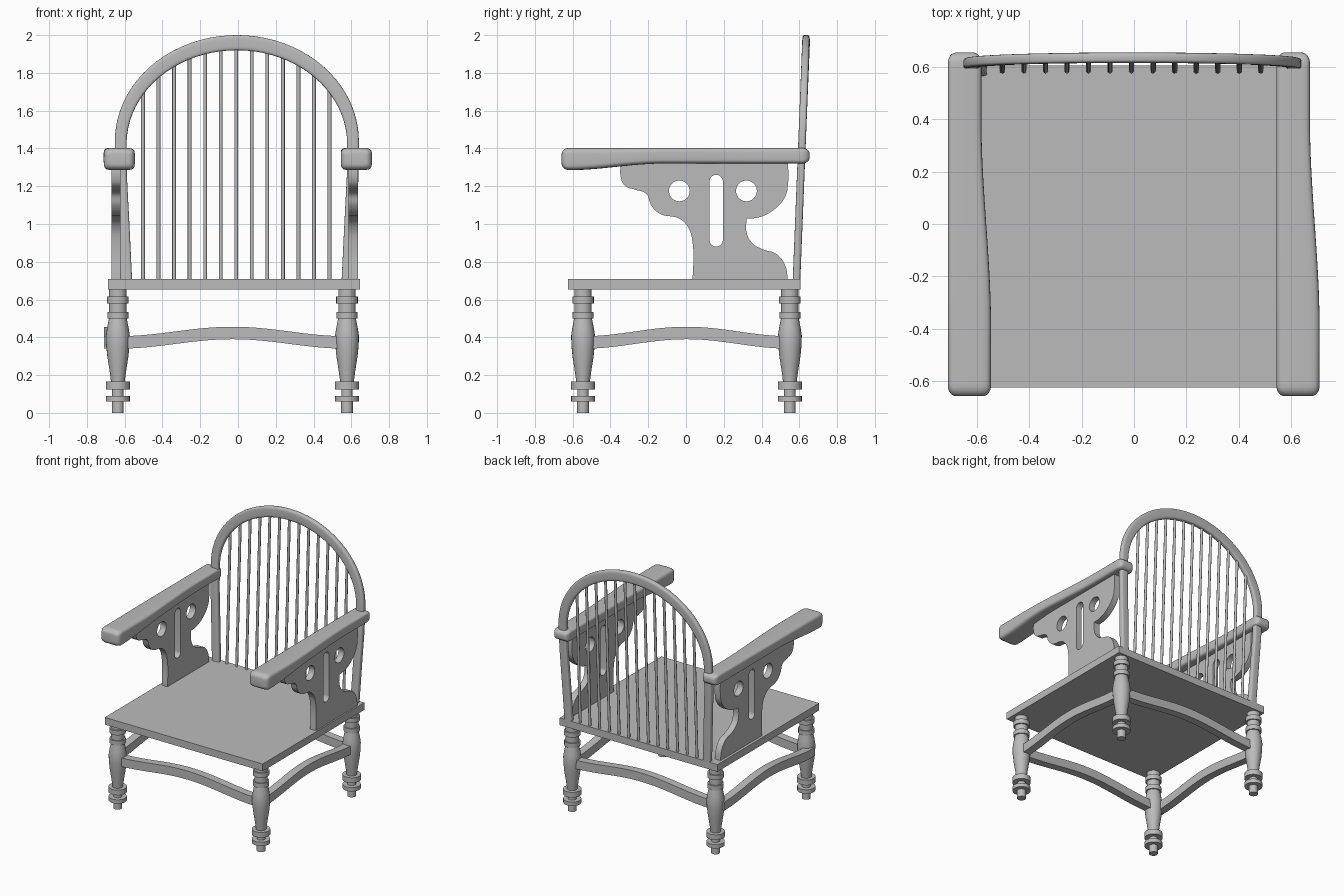
import bpy
import bmesh
import math
from mathutils import Vector

if "Cube" in bpy.data.objects:
    bpy.data.objects.remove(bpy.data.objects["Cube"])

grey = bpy.data.materials.new("plain grey")
grey.use_nodes = True
COLOUR = (0.5, 0.5, 0.5, 1)
grey.diffuse_color = COLOUR
grey.node_tree.nodes["Principled BSDF"].inputs["Base Color"].default_value = COLOUR


def finish(obj, smooth=True):
    obj.data.materials.clear()
    obj.data.materials.append(grey)
    bpy.ops.object.select_all(action="DESELECT")
    obj.select_set(True)
    bpy.context.view_layer.objects.active = obj
    if smooth:
        bpy.ops.object.shade_smooth_by_angle(angle=math.radians(35))
    return obj


def mesh_object(name, bm):
    bmesh.ops.recalc_face_normals(bm, faces=bm.faces)
    mesh = bpy.data.meshes.new(name)
    bm.to_mesh(mesh)
    bm.free()
    obj = bpy.data.objects.new(name, mesh)
    bpy.context.collection.objects.link(obj)
    return finish(obj)


def loft(name, frames, section):
    """Skin a closed section along frames of (centre, half width, half height)."""
    bm = bmesh.new()
    rings = [[bm.verts.new(Vector(c) + Vector(u) * a + Vector(v) * b)
              for a, b in section] for c, u, v in frames]
    n = len(section)
    for low, high in zip(rings, rings[1:]):
        for i in range(n):
            j = (i + 1) % n
            bm.faces.new((low[i], low[j], high[j], high[i]))
    bm.faces.new(rings[0])
    bm.faces.new(rings[-1])
    return mesh_object(name, bm)


def rounded(power, count=32):
    def bend(t):
        return math.copysign(abs(t) ** (2 / power), t)
    angles = [math.tau * i / count for i in range(count)]
    return [(bend(math.cos(a)), bend(math.sin(a))) for a in angles]


SQUARE = [(-1, -1), (1, -1), (1, 1), (-1, 1)]
ROUND = rounded(2, 24)


# Seat board
bpy.ops.mesh.primitive_cube_add(size=1, location=(-0.022, -0.01, 0.68))
seat = bpy.context.object
seat.name = "seat"
seat.scale = (1.335, 1.23, 0.055)
finish(seat, False)

# Turned legs: (radius, height)
LEG = [(.031, 0), (.031, .06), (.063, .06), (.063, .09), (.03, .09), (.03, .125),
       (.064, .125), (.064, .165), (.036, .165), (.045, .23), (.056, .3),
       (.062, .36), (.063, .41), (.057, .45), (.047, .5), (.056, .5), (.056, .535),
       (.046, .535), (.046, .58), (.057, .58), (.057, .615), (.046, .615), (.046, .66)]
LEG_X = (-0.636, 0.577)
LEG_Y = (-0.545, 0.55)
for x, side in zip(LEG_X, ("right", "left")):
    for y, end in zip(LEG_Y, ("front", "back")):
        loft(f"{end}_{side}_leg",
             [((x, y, z), (r, 0, 0), (0, r, 0)) for r, z in LEG], ROUND)


# Wavy stretchers between the legs
def stretcher(name, start, end):
    start, end = Vector(start), Vector(end)
    side = (end - start).normalized().cross(Vector((0, 0, 1))) * 0.03
    frames = []
    for i in range(33):
        t = i / 32
        centre = start.lerp(end, t)
        centre.z = 0.398 - 0.025 * math.cos(math.tau * t)
        frames.append((centre, side, (0, 0, 0.033)))
    loft(name, frames, SQUARE)


for y, end in zip(LEG_Y, ("front", "back")):
    stretcher(end + "_stretcher", (LEG_X[0], y, 0), (LEG_X[1], y, 0))
for x, side in ((-0.68, "right"), (0.575, "left")):
    stretcher(side + "_stretcher", (x, LEG_Y[0], 0), (x, LEG_Y[1], 0))


# Leaning back: bent hoop and thin spindles
def back_y(z):
    return 0.585 + 0.04 * (z - 0.7)


path = [(-0.585, 0.69), (-0.6, 1.0), (-0.613, 1.25)]
arc = [(-0.615 * math.cos(math.pi * i / 40), 1.43 + 0.53 * math.sin(math.pi * i / 40))
       for i in range(41)]
path = [Vector(p) for p in path + arc + [(-x, z) for x, z in reversed(path)]]
hoop = []
for i, p in enumerate(path):
    tangent = (path[min(i + 1, len(path) - 1)] - path[max(i - 1, 0)]).normalized()
    half = 0.031 + 0.009 * max(0, (p.y - 1.43) / 0.53)
    hoop.append(((p.x - 0.006, back_y(p.y), p.y),
                 (-tangent.y * half, 0, tangent.x * half), (0, 0.02, 0)))
loft("back_hoop", hoop, rounded(4))

for i in range(13):
    x = -0.503 + 0.0823 * i
    top = 1.44 + 0.51 * math.sqrt(1 - (x / 0.6) ** 2)
    loft(f"back_spindle_{i + 1}",
         [((x, back_y(z), z), (0.01, 0, 0), (0, 0.01, 0)) for z in (0.69, top)],
         rounded(2, 12))


# Armrests: both share one shape, wider and thicker toward the front
def ease(t):
    t = min(1, max(0, t))
    return t * t * (3 - 2 * t)


def armrest(name, outer):
    frames = []
    for i in range(49):
        t = (1 - math.cos(math.pi * i / 48)) / 2
        y = -0.658 + 1.313 * t
        width = 0.165 - 0.037 * ease((y + 0.4) / 0.8)
        bottom = 1.285 + 0.035 * ease((y + 0.62) / 0.5)
        edge = max(0, 1 - min(y + 0.658, 0.655 - y) / 0.04)
        inset = 0.032 * (1 - math.sqrt(max(0, 1 - edge ** 2)))
        frames.append(((outer + width / 2, y, (1.403 + bottom) / 2),
                       (width / 2 - inset, 0, 0),
                       (0, 0, (1.403 - bottom) / 2 - inset)))
    loft(name, frames, rounded(5, 40))


# Pierced side panels: (depth, height), corners listed apart
OUTLINE = [(-.345, 1.33), (-.345, 1.245), (-.32, 1.2), (-.27, 1.182), (-.21, 1.16),
           (-.185, 1.1), (-.14, 1.055), (-.035, 1.028), (.01, .985), (.035, .9),
           (.035, .7), (.54, .7), (.525, .78), (.48, .84), (.41, .865), (.355, .895),
           (.322, .95), (.32, 1.028), (.385, 1.035), (.465, 1.075), (.525, 1.145),
           (.54, 1.21), (.54, 1.33)]
CORNERS = (0, 10, 11, 17, 22)


def ring(y, low, high, r):
    turn = [math.pi * i / 16 for i in range(17)]
    return ([(y + r * math.cos(a), high + r * math.sin(a)) for a in turn]
            + [(y - r * math.cos(a), low - r * math.sin(a)) for a in turn])


def side_panel(name, x):
    curve = bpy.data.curves.new(name, "CURVE")
    curve.dimensions = "2D"
    curve.fill_mode = "BOTH"
    curve.extrude = 0.024
    curve.resolution_u = 6
    edge = curve.splines.new("BEZIER")
    edge.bezier_points.add(len(OUTLINE) - 1)
    edge.use_cyclic_u = True
    for i, (point, co) in enumerate(zip(edge.bezier_points, OUTLINE)):
        point.co = (*co, 0)
        kind = "VECTOR" if i in CORNERS else "AUTO"
        point.handle_left_type = point.handle_right_type = kind
    for hole in (ring(-.035, 1.175, 1.1751, .055), ring(.32, 1.175, 1.1751, .055),
                 ring(.16, .915, 1.225, .035)):
        spline = curve.splines.new("POLY")
        spline.points.add(len(hole) - 1)
        spline.use_cyclic_u = True
        for point, co in zip(spline.points, hole):
            point.co = (*co, 0, 1)
    panel = bpy.data.objects.new(name, curve)
    bpy.context.collection.objects.link(panel)
    panel.location.x = x
    panel.rotation_euler = (math.pi / 2, 0, math.pi / 2)
    bpy.ops.object.select_all(action="DESELECT")
    panel.select_set(True)
    bpy.context.view_layer.objects.active = panel
    bpy.ops.object.convert(target="MESH")
    finish(bpy.context.object)


for side, shift in (("right", 0), ("left", 1.255)):
    armrest(side + "_armrest", -0.711 + shift)
    side_panel(side + "_side_panel", -0.645 + shift)
